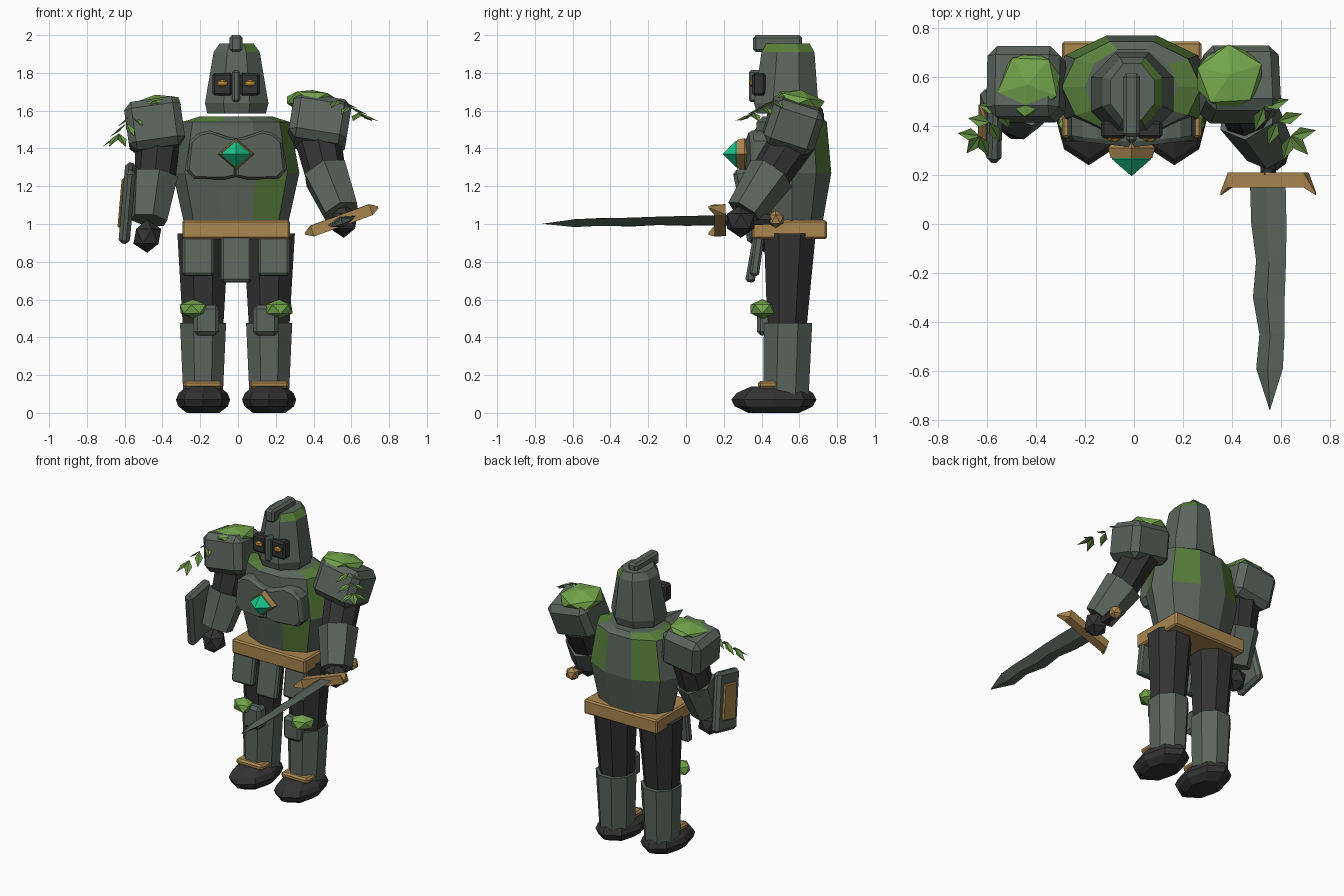
import bpy, bmesh
from math import sin, cos, pi, radians
from mathutils import Vector, Matrix, Euler

if "Cube" in bpy.data.objects:
    bpy.data.objects.remove(bpy.data.objects["Cube"], do_unlink=True)


def material(name, r, g, b):
    mat = bpy.data.materials.new(name)
    mat.use_nodes = True
    mat.diffuse_color = (r, g, b, 1)
    shader = mat.node_tree.nodes["Principled BSDF"]
    shader.inputs["Base Color"].default_value = (r, g, b, 1)
    shader.inputs["Roughness"].default_value = 0.9
    return mat


ARMOR = material("grey armor", .105, .13, .11)
DARK = material("dark cloth", .033, .033, .034)
GOLD = material("old gold", .40, .24, .08)
MOSS = material("bright moss", .17, .37, .07)
STAIN = material("moss stain", .10, .21, .045)
LEAF = material("leaf green", .14, .30, .06)
EMERALD = material("emerald", .01, .55, .25)
AMBER = material("amber eyes", .50, .26, .03)
CX = -0.01  # middle of the body


def finish(name, bm, *mats, matrix=None):
    if matrix:
        bm.transform(matrix)
    bmesh.ops.recalc_face_normals(bm, faces=bm.faces)
    mesh = bpy.data.meshes.new(name)
    bm.to_mesh(mesh)
    bm.free()
    for mat in mats:
        mesh.materials.append(mat)
    obj = bpy.data.objects.new(name, mesh)
    bpy.context.collection.objects.link(obj)
    return obj


def place(loc, rot=(0, 0, 0)):
    """Matrix from a location and a rotation in degrees."""
    turn = Euler([radians(a) for a in rot]).to_matrix().to_4x4()
    return Matrix.Translation(loc) @ turn


def box(name, loc, size, mat, rot=(0, 0, 0), bevel=0.012):
    bm = bmesh.new()
    bmesh.ops.create_cube(bm, size=1)
    bmesh.ops.scale(bm, vec=size, verts=bm.verts)
    if bevel:
        bmesh.ops.bevel(bm, geom=bm.edges[:], offset=bevel, segments=1, affect='EDGES')
    return finish(name, bm, mat, matrix=place(loc, rot))


def ball(name, loc, size, mat, rot=(0, 0, 0), detail=1):
    bm = bmesh.new()
    bmesh.ops.create_icosphere(bm, subdivisions=detail, radius=1)
    bmesh.ops.scale(bm, vec=size, verts=bm.verts)
    return finish(name, bm, mat, matrix=place(loc, rot))


def ring(n, rx, ry, center, flat=True):
    """Polygon ring; flat sides face the axes when flat is set."""
    start = pi / n if flat else 0
    grow = 1 / cos(pi / n) if flat else 1
    return [Vector(center) + Vector((grow * rx * cos(start + 2 * pi * i / n),
                                     grow * ry * sin(start + 2 * pi * i / n), 0))
            for i in range(n)]


def loft(name, rings, *mats, rule=None, matrix=None):
    """Skin rings of points; rule(band, side) picks the material index."""
    bm = bmesh.new()
    rows = [[bm.verts.new(p) for p in r] for r in rings]
    n = len(rows[0])
    for band, (a, b) in enumerate(zip(rows, rows[1:])):
        for i in range(n):
            j = (i + 1) % n
            face = bm.faces.new((a[i], a[j], b[j], b[i]))
            face.material_index = rule(band, i) if rule else 0
    bm.faces.new(rows[0])
    bm.faces.new(rows[-1])
    return finish(name, bm, *mats, matrix=matrix)


def limb(name, a, b, ra, rb, mat, n=8):
    """Tapered faceted tube between two points."""
    a, b = Vector(a), Vector(b)
    turn = (b - a).to_track_quat('Z', 'X').to_matrix().to_4x4()
    return loft(name, [ring(n, ra, ra, (0, 0, 0)), ring(n, rb, rb, (0, 0, (b - a).length))],
                mat, matrix=Matrix.Translation(a) @ turn)


def sprig(name, start, end, side):
    """Folded diamond leaves in pairs along a drooping line."""
    bm = bmesh.new()
    start, end = Vector(start), Vector(end)
    along = (end - start).normalized()
    for t in (0.1, 0.55, 1):
        for angle in (-60, 0, 60) if t == 1 else (-65, 65):
            way = Matrix.Rotation(radians(angle), 3, 'Z') @ along
            wide = way.cross(Vector((0, 0, 1))).normalized() * 0.026
            root = start.lerp(end, t)
            mid = root + way * 0.05
            base, tip = bm.verts.new(root), bm.verts.new(root + way * 0.115)
            keel = bm.verts.new(mid - Vector((0, 0, 0.012)))
            for edge in (mid + wide, mid - wide):
                bm.faces.new((base, keel, tip, bm.verts.new(edge)))
    finish(name, bm, LEAF)


# Legs, boots and knees
for s, side in ((-1, "right"), (1, "left")):
    x = CX + s * 0.175
    loft(side + "_boot", [ring(8, k * .143, k * .225, (x, y, z), False)
                          for k, y, z in ((.6, .465, 0), (.92, .465, .035), (1, .465, .07),
                                          (.9, .47, .105), (.6, .48, .14))], DARK)
    box(side + "_ankle_strap", (x, .45, .15), (.205, .135, .04), GOLD)
    loft(side + "_shin", [ring(8, .105, .12, (x, .53, .1)),
                          ring(8, .122, .128, (x, .54, .475))], ARMOR)
    loft(side + "_thigh", [ring(8, .108, .105, (x, .535, .47)),
                           ring(8, .136, .137, (x, .55, .95))], DARK)
    box(side + "_knee_guard", (x - s * .018, .42, .49), (.135, .09, .16), ARMOR, bevel=.02)
    ball(side + "_knee_moss", (x + s * .052, .405, .55), (.085, .07, .052), MOSS, (0, 0, 30 * s))
    box(side + "_hip_plate", (CX + s * .2, .375, .83), (.165, .05, .21), ARMOR, (-8, 0, 0))

# Belt and front plate
box("center_hip_plate", (CX, .36, .82), (.16, .05, .26), ARMOR, (-10, 0, 0))
box("belt", (CX, .548, .97), (.57, .395, .1), GOLD, bevel=.01)

# Torso with moss-stained panels
stained = {(0, 8), (1, 9), (1, 1), (1, 3)} | {(2, i) for i in (0, 3, 4, 5, 6, 9)}
loft("torso", [ring(10, rx, ry, (CX, .56, z), False)
               for z, rx, ry in ((1.0, .275, .17), (1.27, .335, .22),
                                 (1.54, .285, .195), (1.57, .19, .16))],
     ARMOR, STAIN, rule=lambda band, i: int((band, i) in stained))

# Chest plates with a jewel in a diamond setting
outline = ((0, 1.25), (.06, 1.235), (.225, 1.24), (.262, 1.28),
           (.245, 1.44), (.2, 1.48), (.14, 1.495), (.04, 1.46), (0, 1.455))
for s, side in ((-1, "right"), (1, "left")):
    layers = [[Vector((CX + s * (.12 + (px - .12) * k), y + px * .1, 1.36 + (pz - 1.36) * k))
               for px, pz in outline] for y, k in ((.43, 1), (.335, 1), (.315, .9))]
    loft(side + "_chest_plate", layers, ARMOR)


def diamond(name, y, depths, widths, mat):
    loft(name, [[Vector((CX + w * dx, y + d, 1.37 + w * .88 * dz))
                 for dx, dz in ((1, 0), (0, 1), (-1, 0), (0, -1))]
                for d, w in zip(depths, widths)], mat)


diamond("jewel_setting", .27, (0, .04, .07), (.085, .096, .07), GOLD)
diamond("jewel", .265, (-.068, 0, .01), (.002, .08, .08), EMERALD)

# Helmet, crest and visor
loft("helmet", [ring(8, rx, ry, (CX + .003, y, z))
                for z, rx, ry, y in ((1.585, .155, .155, .53), (1.64, .168, .17, .53),
                                     (1.91, .122, .14, .54), (1.955, .09, .115, .54))],
     ARMOR, STAIN, rule=lambda band, i: int(band == 2 and i in (7, 6, 0)))
box("helmet_crest", (CX, .485, 1.955), (.07, .26, .09), ARMOR, bevel=.015)
box("nose_guard", (CX, .375, 1.73), (.042, .085, .17), ARMOR)
for s, side in ((-1, "right"), (1, "left")):
    box(side + "_eye_socket", (CX + s * .073, .385, 1.74), (.105, .07, .12), DARK)
    ball(side + "_eye", (CX + s * .073, .35, 1.745), (.032, .016, .02), AMBER)

# Shoulders with moss and leaves
box("left_shoulder_guard", (.43, .57, 1.53), (.31, .28, .25), ARMOR, (-18, 9, 0), .04)
box("right_shoulder_guard", (-.44, .57, 1.52), (.30, .29, .26), ARMOR, (-8, -8, 0), .04)
ball("left_shoulder_moss", (.39, .6, 1.65), (.155, .145, .06), MOSS, (-10, 6, 20))
ball("right_shoulder_moss", (-.43, .57, 1.635), (.15, .14, .05), MOSS, (-5, -6, 50))
sprig("left_leaves", (.52, .49, 1.665), (.64, .36, 1.59), 1)
sprig("right_leaves", (-.54, .48, 1.6), (-.63, .36, 1.48), -1)

# Arms: the left reaches forward, the right hangs
arms = {"left": ((.42, .58, 1.46), (.475, .42, 1.22), (.55, .31, 1.06), (.56, .29, 1.015)),
        "right": ((-.42, .57, 1.46), (-.445, .51, 1.2), (-.47, .44, 1.02), (-.48, .42, .935))}
for side, (shoulder, elbow, wrist, hand) in arms.items():
    limb(side + "_upper_arm", shoulder, elbow, .112, .098, DARK)
    bend = Vector(elbow).lerp(Vector(shoulder), .2)
    limb(side + "_forearm", bend, wrist, .112, .088, ARMOR, 6)
    ball(side + "_hand", hand, (.082, .085, .088), DARK)

# Shield on the right forearm
tilt = (12, 5, 0)
box("shield", (-.585, .40, 1.11), (.06, .23, .40), ARMOR, tilt, .02)
box("shield_panel", (-.615, .40, 1.11), (.024, .14, .24), GOLD, tilt, .008)

# Sword, built along -y from the guard
grip = place((.548, .2, 1.02), (1.2, -20, 0))
blade = ((0, -.08, .075), (-.2, -.075, .078), (-.35, -.055, .075), (-.5, -.07, .068),
         (-.65, -.043, .066), (-.79, -.058, .058), (-.96, -.001, .001))
loft("sword_blade", [[Vector((lo, y, 0)), Vector(((lo + hi) / 2, y, h)),
                      Vector((hi, y, 0)), Vector(((lo + hi) / 2, y, -h))]
                     for y, lo, hi in blade for h in [min(.022, (hi - lo) * .2)]],
     ARMOR, matrix=grip)
loft("sword_guard", [[Vector((x, y + h * dy, h * dz)) for dy, dz in
                      ((1, 1), (1, -1), (-1, -1), (-1, 1))]
                     for x, y, h in ((-.205, -.075, .006), (-.165, -.02, .03),
                                     (.165, -.02, .03), (.205, -.075, .006))],
     GOLD, matrix=grip)
limb("sword_grip", (.548, .2, 1.02), (.55, .46, 1.025), .028, .028, DARK, 6)
ball("sword_pommel", (.55, .475, 1.025), (.048, .048, .048), GOLD)
